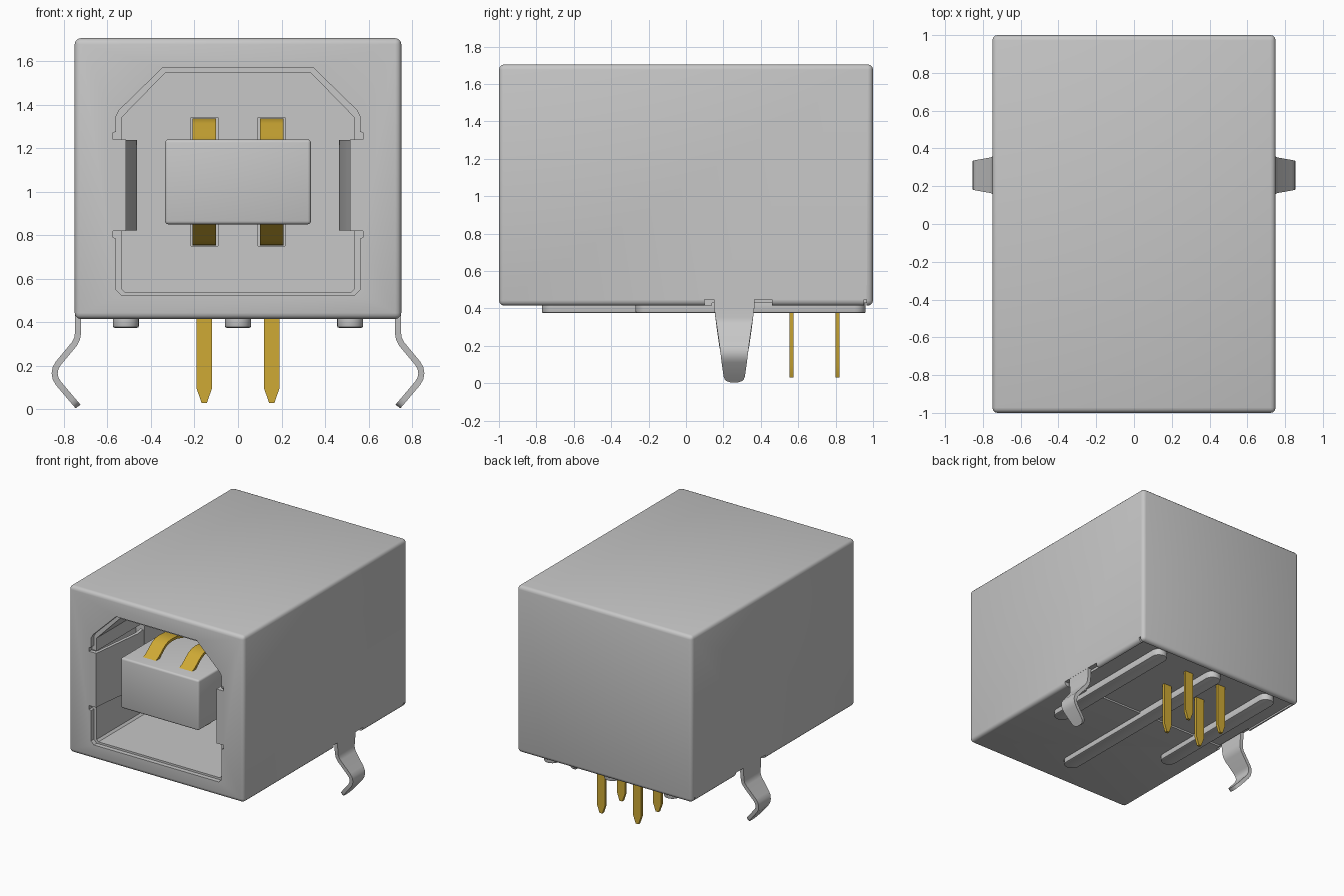
import bpy, bmesh, math
from mathutils import Vector

if "Cube" in bpy.data.objects:
    bpy.data.objects.remove(bpy.data.objects["Cube"], do_unlink=True)


def material(name, rgb, rough):
    m = bpy.data.materials.new(name)
    m.use_nodes = True
    m.diffuse_color = (*rgb, 1)
    b = m.node_tree.nodes["Principled BSDF"]
    b.inputs["Base Color"].default_value = (*rgb, 1)
    b.inputs["Roughness"].default_value = rough
    return m


GREY = material("grey", (0.57, 0.57, 0.57), 0.5)
GOLD = material("gold", (0.62, 0.40, 0.035), 0.4)


def finish(name, bm, mat):
    bmesh.ops.recalc_face_normals(bm, faces=bm.faces)
    me = bpy.data.meshes.new(name)
    bm.to_mesh(me)
    bm.free()
    ob = bpy.data.objects.new(name, me)
    bpy.context.collection.objects.link(ob)
    me.materials.append(mat)
    return ob


def prism(name, pts, axis, a, b, mat=GREY):
    """Extrude a 2D outline along an axis from a to b."""
    place = {"x": lambda u, v: (a, u, v), "y": lambda u, v: (u, a, v),
             "z": lambda u, v: (u, v, a)}[axis]
    bm = bmesh.new()
    face = bm.faces.new([bm.verts.new(place(*p)) for p in pts])
    ext = bmesh.ops.extrude_face_region(bm, geom=[face])
    d = Vector([b - a if axis == c else 0 for c in "xyz"])
    bmesh.ops.translate(bm, vec=d, verts=[v for v in ext["geom"] if isinstance(v, bmesh.types.BMVert)])
    return finish(name, bm, mat)


def box(name, x0, x1, y0, y1, z0, z1, mat=GREY):
    return prism(name, [(x0, y0), (x1, y0), (x1, y1), (x0, y1)], "z", z0, z1, mat)


def strip(name, path, halves, thick, place, mat):
    """Bent sheet strip: 2D path, half width per point, place maps (u, v, w)."""
    bm = bmesh.new()
    pts = [Vector(p) for p in path]
    rings = []
    for i, p in enumerate(pts):
        t = (pts[min(i + 1, len(pts) - 1)] - pts[max(i - 1, 0)]).normalized()
        n = Vector((-t.y, t.x)) * thick / 2
        corners = [(p + n, -1), (p + n, 1), (p - n, 1), (p - n, -1)]
        rings.append([bm.verts.new(place(q.x, q.y, s * halves[i])) for q, s in corners])
    for r, s in zip(rings, rings[1:]):
        for k in range(4):
            bm.faces.new((r[k], r[(k + 1) % 4], s[(k + 1) % 4], s[k]))
    bm.faces.new(rings[0])
    bm.faces.new(rings[-1])
    return finish(name, bm, mat)


def apply_modifier(ob, kind, **settings):
    m = ob.modifiers.new(kind.title(), kind)
    for k, v in settings.items():
        setattr(m, k, v)
    bpy.ops.object.select_all(action="DESELECT")
    bpy.context.view_layer.objects.active = ob
    ob.select_set(True)
    bpy.ops.object.modifier_apply(modifier=m.name)


def bevel(ob, width, segments=3):
    apply_modifier(ob, "BEVEL", width=width, segments=segments, limit_method="ANGLE")


def cut(ob, cutter):
    cutter.hide_render = True
    apply_modifier(ob, "BOOLEAN", object=cutter, operation="DIFFERENCE", solver="EXACT")
    bpy.data.objects.remove(cutter, do_unlink=True)


def symmetric(half):
    return half + [(-x, z) for x, z in reversed(half)]


# Outer shell
shell = box("shell", -0.75, 0.75, -1, 1, 0.415, 1.705)
bevel(shell, 0.028)

# Socket opening in the front plate, with latch notches at the sides
rim = symmetric([(0.535, 0.525), (0.56, 0.55), (0.56, 0.785), (0.575, 0.79), (0.575, 0.82),
                 (0.515, 0.82), (0.515, 1.24), (0.575, 1.24), (0.575, 1.27), (0.56, 1.275),
                 (0.56, 1.345), (0.545, 1.375), (0.345, 1.57)])
cut(shell, prism("rim_cutter", rim, "y", -1.1, -0.965))

# Cavity behind the front plate
cavity = symmetric([(0.52, 0.54), (0.535, 0.555), (0.535, 1.34), (0.335, 1.545)])
cut(shell, prism("cavity_cutter", cavity, "y", -0.97, 0.12))

# Side pockets, shallow bottom recess, notches beside the legs and at the back
for s in (-1, 1):
    cut(shell, box("pocket_cutter", s * 0.5, s * 0.61, -0.97, -0.38, 0.82, 1.24))
cut(shell, box("recess_cutter", -0.72, 0.72, 0.14, 0.965, 0.3, 0.428))
for s in (-1, 1):
    cut(shell, box("leg_notch_cutter", s * 0.712, s * 0.8, 0.1, 0.46, 0.3, 0.447))
    cut(shell, box("corner_notch_cutter", s * 0.712, s * 0.8, 0.953, 0.966, 0.3, 0.447))

# Contact slots in the rear wall of the cavity
for x in (-0.155, 0.155):
    for z0, z1 in ((1.2, 1.34), (0.75, 0.89)):
        cut(shell, box("slot_cutter", x - 0.062, x + 0.062, 0.1, 0.4, z0, z1))

# Tongue
tongue = box("tongue", -0.335, 0.335, -0.96, 0.14, 0.85, 1.24)
bevel(tongue, 0.015)

# Springy contacts on both faces of the tongue
arc = [(-0.87, 0.18), (-0.82, 0.205), (-0.75, 0.26), (-0.71, 0.277), (-0.66, 0.282),
       (-0.6, 0.277), (-0.5, 0.25), (-0.4, 0.22), (-0.3, 0.205), (0.3, 0.205)]
for side, s in (("upper", 1), ("lower", -1)):
    for hand, x in (("left", 0.155), ("right", -0.155)):
        strip(f"{side}_contact_{hand}", arc, [0.055] * len(arc), 0.02,
              lambda u, v, w: (x + w, u, 1.045 + s * v), GOLD)

# Side springs leaning into the cavity
for hand, s in (("left", 1), ("right", -1)):
    pts = [(0.515, -0.985), (0.505, -0.9), (0.465, -0.56), (0.475, -0.48),
           (0.5, -0.48), (0.49, -0.56), (0.53, -0.9), (0.54, -0.985)]
    prism(f"side_spring_{hand}", [(s * x, y) for x, y in pts], "z", 0.822, 1.238)

# Rounded ribs under the body
def rib(name, x, y0, y1, r=0.06):
    ends = [(x + r * math.cos(a), c + r * math.sin(a))
            for c, start in ((y1 - r, 0), (y0 + r, math.pi))
            for a in [start + math.pi * i / 10 for i in range(11)]]
    bevel(prism(name, ends, "z", 0.375, 0.45), 0.008, 2)


rib("rib_middle", 0, -0.77, 0.96)
rib("rib_left", 0.515, -0.27, 0.96)
rib("rib_right", -0.515, -0.27, 0.96)

# Pointed solder pins
for row, y in (("front", 0.565), ("back", 0.81)):
    for hand, x in (("left", 0.155), ("right", -0.155)):
        outline = [(x - 0.035, 0.46), (x - 0.035, 0.095), (x - 0.012, 0.03),
                   (x + 0.012, 0.03), (x + 0.035, 0.095), (x + 0.035, 0.46)]
        prism(f"pin_{row}_{hand}", outline, "y", y - 0.011, y + 0.011, GOLD)

# Bent retaining legs, tapering to a rounded tip
leg = [(0.735, 0.48), (0.735, 0.41), (0.735, 0.35), (0.739, 0.325), (0.752, 0.3),
       (0.825, 0.212), (0.838, 0.19), (0.842, 0.165), (0.838, 0.142), (0.825, 0.12),
       (0.76, 0.043), (0.747, 0.028), (0.74, 0.02), (0.735, 0.013)]
widths = [0.108, 0.108] + [0.056 + 0.144 * (z - 0.04) for _, z in leg[2:-3]] + [0.05, 0.04, 0.022]
for hand, s in (("left", 1), ("right", -1)):
    strip(f"leg_{hand}", leg, widths, 0.028, lambda u, v, w: (s * u, 0.258 + w, v), GREY)

# Smooth shading with sharp edges kept
bpy.ops.object.select_all(action="DESELECT")
for ob in bpy.context.scene.objects:
    if ob.type == "MESH":
        ob.select_set(True)
bpy.context.view_layer.objects.active = shell
bpy.ops.object.shade_smooth_by_angle(angle=math.radians(35))
